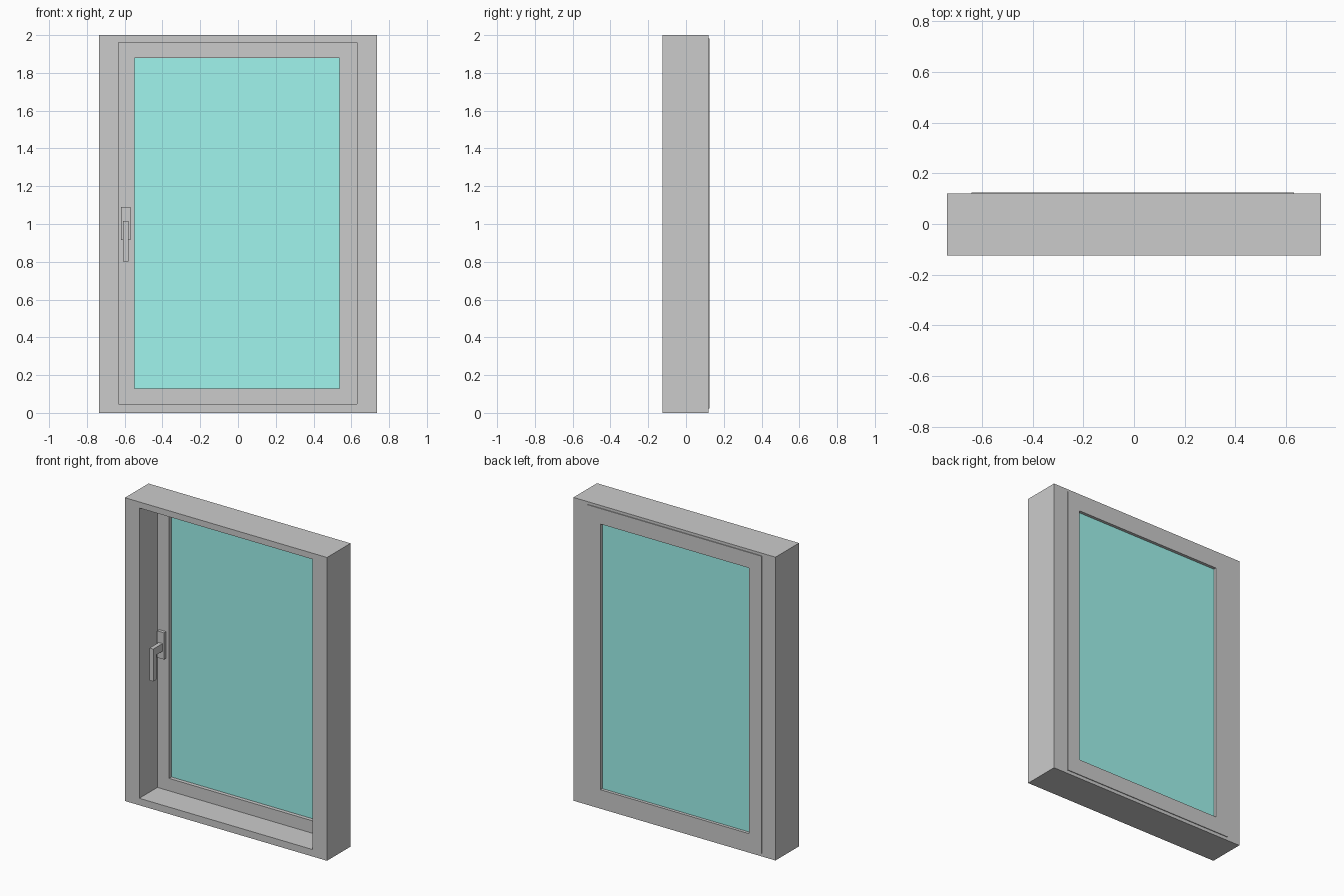
import bpy

if "Cube" in bpy.data.objects:
    bpy.data.objects.remove(bpy.data.objects["Cube"])


def make_mesh(name, verts, faces):
    mesh = bpy.data.meshes.new(name)
    mesh.from_pydata(verts, [], faces)
    mesh.update()
    obj = bpy.data.objects.new(name, mesh)
    bpy.context.collection.objects.link(obj)
    return obj


def rect(x0, x1, z0, z1, y):
    return [(x0, y, z0), (x1, y, z0), (x1, y, z1), (x0, y, z1)]


def box(name, x0, x1, y0, y1, z0, z1):
    verts = rect(x0, x1, z0, z1, y0) + rect(x0, x1, z0, z1, y1)
    faces = [(0, 1, 2, 3), (7, 6, 5, 4)]
    faces += [(i, i + 4, (i + 1) % 4 + 4, (i + 1) % 4) for i in range(4)]
    return make_mesh(name, verts, faces)


def mitred_ring(name, outer, inner, y0, y1):
    """Rectangular frame; outer and inner are (x0, x1, z0, z1)."""
    verts = rect(*outer, y0) + rect(*inner, y0) + rect(*inner, y1) + rect(*outer, y1)
    faces = []
    for loop in range(4):
        a, b = loop * 4, ((loop + 1) % 4) * 4
        for i in range(4):
            j = (i + 1) % 4
            faces.append((a + i, a + j, b + j, b + i))
    return make_mesh(name, verts, faces)


# Fixed outer frame
mitred_ring("window_frame", (-0.737, 0.737, 0, 2), (-0.632, 0.63, 0.046, 1.96), -0.125, 0.12)

# Opening sash, slightly proud of the frame at the back
mitred_ring("sash", (-0.64, 0.63, 0.022, 1.982), (-0.548, 0.537, 0.128, 1.88), 0.063, 0.125)

# Glass pane recessed in the sash
glass = box("glass_pane", -0.548, 0.537, 0.088, 0.105, 0.128, 1.88)
teal = bpy.data.materials.new("teal_glass")
teal.diffuse_color = (0.35, 0.91, 0.85, 1)
teal.use_nodes = True
teal.node_tree.nodes["Principled BSDF"].inputs["Base Color"].default_value = teal.diffuse_color
glass.data.materials.append(teal)

# Handle: back plate, stem and hanging lever
box("handle_plate", -0.619, -0.57, 0.042, 0.063, 0.914, 1.09)
box("handle_stem", -0.608, -0.581, -0.02, 0.042, 0.965, 1.016)
box("handle_lever", -0.608, -0.581, -0.053, -0.02, 0.802, 1.016)
